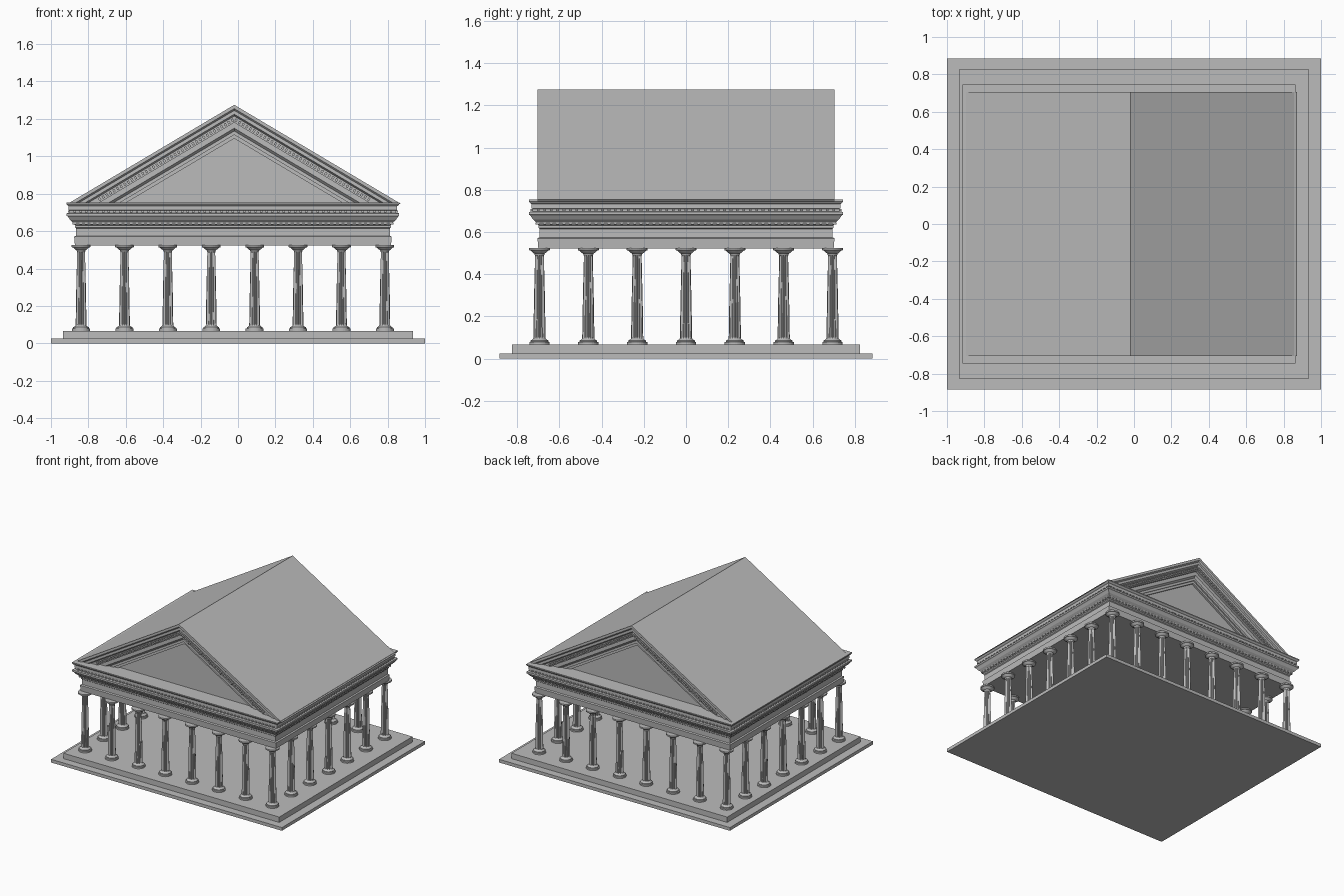
import bpy, bmesh
from math import sin, cos, pi, atan2, hypot
from mathutils import Matrix, Vector

if "Cube" in bpy.data.objects:
    bpy.data.objects.remove(bpy.data.objects["Cube"])

CX = -0.027             # the building sits slightly off the centre of its steps
HX, HY = 0.845, 0.70    # half size of the entablature
RIDGE_X, EAVE_Z, SLOPE = -0.02, 0.745, 0.594

stone = bpy.data.materials.new("grey stone")
stone.use_nodes = True
grey = (0.5, 0.5, 0.5, 1)
stone.diffuse_color = grey
stone.node_tree.nodes["Principled BSDF"].inputs["Base Color"].default_value = grey


def make_mesh(name, bm):
    bmesh.ops.recalc_face_normals(bm, faces=bm.faces)
    mesh = bpy.data.meshes.new(name)
    bm.to_mesh(mesh)
    bm.free()
    mesh.materials.append(stone)
    return mesh


def add_object(name, mesh, location=(0, 0, 0)):
    ob = bpy.data.objects.new(name, mesh)
    ob.location = location
    bpy.context.collection.objects.link(ob)
    return ob


def loft(bm, loops):
    """Skin a list of closed loops and cap both ends."""
    rings = [[bm.verts.new(p) for p in loop] for loop in loops]
    for a, b in zip(rings, rings[1:]):
        for i in range(len(a)):
            j = (i + 1) % len(a)
            bm.faces.new((a[i], a[j], b[j], b[i]))
    bm.faces.new(rings[0])
    bm.faces.new(rings[-1])


def rectangle(hx, hy, z, cx=0):
    return [(cx - hx, -hy, z), (cx + hx, -hy, z), (cx + hx, hy, z), (cx - hx, hy, z)]


def stacked(name, hx, hy, profile, cx=0):
    """Rectangular moulding from (height, overhang) pairs."""
    bm = bmesh.new()
    loft(bm, [rectangle(hx + o, hy + o, z, cx) for z, o in profile])
    return add_object(name, make_mesh(name, bm))


def add_box(bm, centre, size, rotation=Matrix()):
    matrix = Matrix.Translation(centre) @ rotation @ Matrix.Diagonal((*size, 1))
    bmesh.ops.create_cube(bm, size=1, matrix=matrix)


# Stepped platform
stacked("lower_step", 1.0, 0.885, [(0, 0), (0.025, 0)])
stacked("upper_step", 0.935, 0.825, [(0.025, 0), (0.067, 0)])

# Fluted column: (height, radius, flute depth)
column_profile = [
    (0.067, 0.048, 0), (0.078, 0.048, 0), (0.08, 0.042, 0), (0.086, 0.042, 0),
    (0.09, 0.034, 0), (0.095, 0.029, 0), (0.1, 0.029, 0.16), (0.28, 0.026, 0.16),
    (0.485, 0.021, 0.16), (0.49, 0.022, 0), (0.498, 0.025, 0), (0.502, 0.032, 0),
    (0.512, 0.042, 0), (0.514, 0.05, 0), (0.525, 0.05, 0)]
SIDES = 32
bm = bmesh.new()
loops = []
for z, r, flute in column_profile:
    loop = []
    for i in range(SIDES):
        rr = r * (1 - flute * (i % 2))
        a = 2 * pi * i / SIDES
        loop.append((rr * cos(a), rr * sin(a), z))
    loops.append(loop)
loft(bm, loops)
column_mesh = make_mesh("column", bm)

# Colonnade: eight across the ends, seven along the sides
for i in range(8):
    for j in range(7):
        if i in (0, 7) or j in (0, 6):
            add_object("column", column_mesh, (CX + (i - 3.5) * 0.232, (j - 3) * 0.2315, 0))

# Entablature
stacked("architrave", HX, HY, [
    (0.523, 0), (0.57, 0.004), (0.575, -0.006), (0.615, -0.006), (0.62, 0), (0.63, 0)], CX)
stacked("cornice", HX, HY, [
    (0.628, -0.008), (0.636, 0.004), (0.648, 0.012), (0.66, 0.026), (0.678, 0.038),
    (0.682, 0.044), (0.695, 0.044), (0.698, 0.028), (0.71, 0.028), (0.712, 0.033),
    (0.733, 0.033), (0.738, 0.04), (0.745, 0.045), (0.753, 0.045)], CX)

# Rows of small blocks under the cornice mouldings
bm = bmesh.new()
for z, out in ((0.704, 0.03), (0.64, 0.007)):
    for half, other, along_x in ((HX, HY, True), (HY, HX, False)):
        count = int(2 * half / 0.03)
        for k in range(count + 1):
            t = -half + 2 * half * k / count
            for side in (-1, 1):
                s = side * (other + out)
                centre = (CX + t, s, z) if along_x else (CX + s, t, z)
                add_box(bm, centre, (0.013, 0.013, 0.01))
add_object("cornice_blocks", make_mesh("cornice_blocks", bm))


# Gable roof with stepped, recessed pediments at both ends
def gable(apex, y):
    half = (apex - EAVE_Z) / SLOPE
    return [(RIDGE_X - half, y, EAVE_Z), (RIDGE_X + half, y, EAVE_Z), (RIDGE_X, y, apex)]


steps = [(1.275, 0.705), (1.255, 0.705), (1.245, 0.695), (1.225, 0.695), (1.215, 0.68),
         (1.18, 0.68), (1.18, 0.66), (1.15, 0.66), (1.135, 0.645), (1.115, 0.645),
         (1.115, 0.635), (1.095, 0.635), (1.095, 0.62)]
bm = bmesh.new()
loft(bm, [gable(a, -y) for a, y in reversed(steps)] + [gable(a, y) for a, y in steps])
add_object("gable_roof", make_mesh("gable_roof", bm))

# Blocks along the sloping edges of each pediment
bm = bmesh.new()
foot, ridge, half = EAVE_Z + 0.02, 1.198, (1.198 - EAVE_Z - 0.02) / SLOPE
count = int(hypot(half, ridge - foot) / 0.022)
for side in (-1, 1):
    turn = Matrix.Rotation(side * atan2(SLOPE, 1), 4, 'Y')
    for k in range(count):
        t = (k + 0.5) / count
        pos = Vector((RIDGE_X + side * half * t, 0, ridge - (ridge - foot) * t))
        for end in (-1, 1):
            add_box(bm, pos + Vector((0, end * 0.683, 0)), (0.012, 0.018, 0.016), turn)
add_object("pediment_blocks", make_mesh("pediment_blocks", bm))
